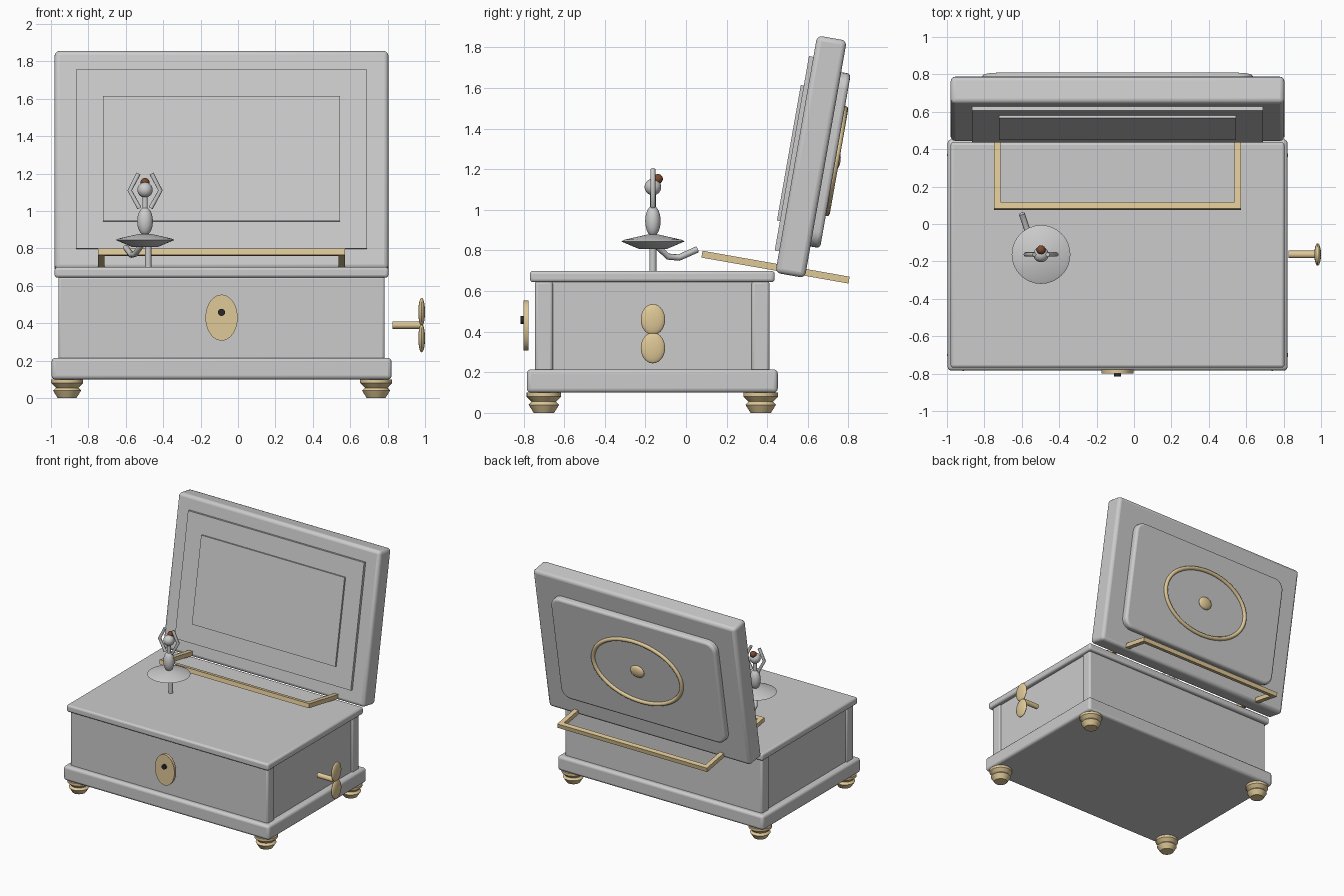
import bpy, bmesh, math
from mathutils import Matrix, Vector

if "Cube" in bpy.data.objects:
    bpy.data.objects.remove(bpy.data.objects["Cube"])

CX, CY = -0.088, -0.166          # centre of the box body
TILT = Matrix.Rotation(math.radians(-10), 4, 'X')
LID = Matrix.Translation((CX, 0.616, 1.262)) @ TILT


def material(name, rgb):
    m = bpy.data.materials.new(name)
    m.diffuse_color = (*rgb, 1)
    m.use_nodes = True
    m.node_tree.nodes["Principled BSDF"].inputs["Base Color"].default_value = m.diffuse_color
    return m


BRASS = material("brass", (0.74, 0.58, 0.31))
BROWN = material("hair_brown", (0.2, 0.07, 0.03))
DARK = material("dark", (0.02, 0.02, 0.02))


def finish(name, bm, mat=None, frame=Matrix(), bevel=0, segs=3):
    bmesh.ops.recalc_face_normals(bm, faces=bm.faces)
    me = bpy.data.meshes.new(name)
    bm.to_mesh(me)
    bm.free()
    ob = bpy.data.objects.new(name, me)
    bpy.context.collection.objects.link(ob)
    ob.matrix_world = frame
    if mat:
        me.materials.append(mat)
    if bevel:
        b = ob.modifiers.new("bevel", 'BEVEL')
        b.width, b.segments = bevel, segs
    bpy.ops.object.select_all(action='DESELECT')
    bpy.context.view_layer.objects.active = ob
    ob.select_set(True)
    bpy.ops.object.shade_smooth_by_angle(angle=math.radians(35))
    return ob


def box(name, loc, size, mat=None, frame=Matrix(), bevel=0, corner=0):
    bm = bmesh.new()
    bmesh.ops.create_cube(bm, size=1, matrix=Matrix.Translation(loc) @ Matrix.Diagonal((*size, 1)))
    if corner:                   # round the four edges that run along y
        es = [e for e in bm.edges if abs(e.verts[0].co.y - e.verts[1].co.y) > 1e-4]
        bmesh.ops.bevel(bm, geom=es, offset=corner, segments=6, profile=0.5, affect='EDGES')
    return finish(name, bm, mat, frame, bevel)


def ball(name, loc, radii, mat=None, frame=Matrix()):
    bm = bmesh.new()
    bmesh.ops.create_uvsphere(bm, u_segments=24, v_segments=14, radius=1,
                              matrix=Matrix.Translation(loc) @ Matrix.Diagonal((*radii, 1)))
    return finish(name, bm, mat, frame)


def rod(name, a, b, r, mat=None, scale=(1, 1, 1), n=24):
    a, b = Vector(a), Vector(b)
    rot = (b - a).to_track_quat('Z', 'Y').to_matrix().to_4x4()
    bm = bmesh.new()
    bmesh.ops.create_cone(bm, cap_ends=True, segments=n, radius1=r, radius2=r, depth=(b - a).length,
                          matrix=Matrix.Diagonal((*scale, 1)) @ rot)
    bmesh.ops.translate(bm, verts=bm.verts, vec=(a + b) / 2)
    return finish(name, bm, mat)


def lathe(name, loc, profile, mat=None, n=32):
    bm = bmesh.new()
    vs = [bm.verts.new((r, 0, z)) for r, z in profile]
    es = [bm.edges.new(p) for p in zip(vs, vs[1:])]
    bmesh.ops.spin(bm, geom=vs + es, cent=(0, 0, 0), axis=(0, 0, 1), angle=math.tau, steps=n)
    bmesh.ops.remove_doubles(bm, verts=bm.verts, dist=1e-5)
    return finish(name, bm, mat, Matrix.Translation(loc))


def tube(name, pts, r, mat=None, frame=Matrix(), closed=False):
    cu = bpy.data.curves.new(name, 'CURVE')
    cu.dimensions, cu.bevel_depth, cu.bevel_resolution = '3D', r, 2
    cu.use_fill_caps = True
    sp = cu.splines.new('POLY')
    sp.points.add(len(pts) - 1)
    for p, co in zip(sp.points, pts):
        p.co = (*co, 1)
    sp.use_cyclic_u = closed
    ob = bpy.data.objects.new(name, cu)
    bpy.context.collection.objects.link(ob)
    ob.matrix_world = frame
    if mat:
        cu.materials.append(mat)
    return ob


# Case: plinth, four walls, top deck
box("plinth", (CX, CY, 0.157), (1.818, 1.236, 0.115), bevel=0.02)
for name, y in (("front_wall", -0.70), ("back_wall", 0.367)):
    box(name, (CX, y, 0.425), (1.745, 0.088, 0.45), bevel=0.014)
for s, name in ((-1, "left_wall"), (1, "right_wall")):
    box(name, (CX + s * 0.82, CY, 0.425), (0.08, 1.02, 0.45))
box("deck", (CX, CY, 0.672), (1.785, 1.205, 0.056), bevel=0.015)

# Turned feet
foot = [(0, 0), (0.05, 0), (0.075, 0.04), (0.06, 0.055), (0.085, 0.08), (0.085, 0.1), (0, 0.1)]
for sx in (-1, 1):
    for sy in (-1, 1):
        lathe("foot", (CX + sx * 0.826, CY + sy * 0.534, 0), foot, BRASS)

# Keyhole plate and hole
rod("keyhole_plate", (CX, -0.80, 0.43), (CX, -0.777, 0.43), 0.123, BRASS, (0.7, 1, 1), 40)
rod("keyhole", (CX, -0.815, 0.458), (CX, -0.79, 0.458), 0.019, DARK)

# Winding key
rod("key_shaft", (0.825, -0.163, 0.39), (0.985, -0.163, 0.39), 0.02, BRASS)
for s in (-1, 1):
    ball("key_wing", (0.982, -0.163, 0.39 + s * 0.07), (0.018, 0.06, 0.076), BRASS)

# Tilted lid with stepped inner panels and raised back panel
box("lid", (0, 0, 0), (1.785, 0.148, 1.187), frame=LID, bevel=0.025)
box("lid_lining", (0, -0.081, 0), (1.556, 0.03, 0.972), frame=LID)
box("mirror", (0, -0.101, 0), (1.267, 0.02, 0.678), frame=LID)
box("lid_back_panel", (0, 0.09, 0), (1.454, 0.064, 0.872), frame=LID, bevel=0.018, corner=0.08)
ring = [(0.39 * math.cos(i * math.tau / 64), 0.124, 0.26 * math.sin(i * math.tau / 64)) for i in range(64)]
tube("lid_ring", ring, 0.016, BRASS, LID, True)
ball("lid_stud", (0, 0.125, 0), (0.06, 0.022, 0.05), BRASS, LID)

# Brass frame through the lid's foot
FRAME = Matrix.Translation((CX, 0.441, 0.718)) @ TILT
for s in (-1, 1):
    box("frame_bar", (0, s * 0.35, 0), (1.322, 0.036, 0.034), BRASS, FRAME)
    box("frame_arm", (s * 0.643, 0, 0), (0.036, 0.664, 0.034), BRASS, FRAME)

# Dancer
DX, DY = -0.497, -0.163
rod("standing_leg", (-0.48, DY, 0.69), (-0.48, DY, 0.83), 0.017)
tube("raised_leg", [(-0.515, -0.14, 0.82), (-0.55, -0.09, 0.77), (-0.57, -0.035, 0.765), (-0.6, 0.055, 0.805)], 0.016)
lathe("skirt", (DX, DY, 0), [(0, 0.807), (0.07, 0.808), (0.157, 0.845), (0.14, 0.853), (0.03, 0.878), (0, 0.878)])
ball("torso", (DX, DY, 0.945), (0.042, 0.038, 0.076))
rod("neck", (DX, DY, 1.0), (DX, DY, 1.09), 0.014)
ball("head", (DX, DY, 1.113), (0.041, 0.041, 0.041))
ball("hair_bun", (DX, DY + 0.025, 1.153), (0.024, 0.024, 0.024), BROWN)
for s in (-1, 1):
    tube("arm", [(DX + s * x, DY, z) for x, z in ((0.03, 1.015), (0.082, 1.11), (0.035, 1.2))], 0.012)
